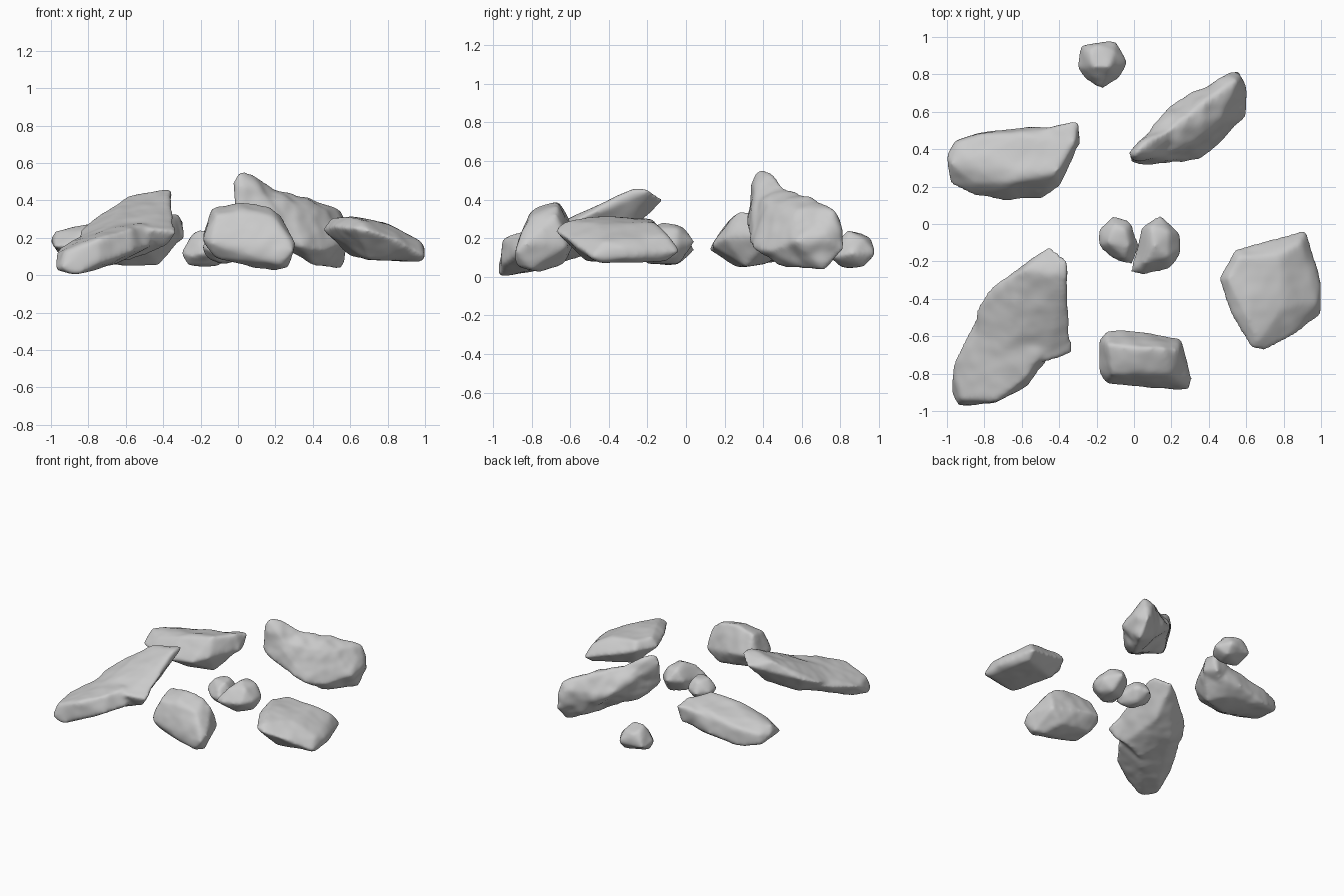
import bpy, bmesh

# shared dented-stone texture
dents = bpy.data.textures.new("dents", 'CLOUDS')
dents.noise_scale = 0.13
dents.noise_depth = 1


def rock(name, *hulls, rough=0.03, soft=8):
    """Fuse convex chunks, then wear the edges round and dent the faces."""
    bm = bmesh.new()
    for pts in hulls:
        part = bmesh.new()
        for p in pts:
            part.verts.new(p)
        bmesh.ops.convex_hull(part, input=part.verts[:])
        loose = [v for v in part.verts if not v.link_faces]
        bmesh.ops.delete(part, geom=loose, context='VERTS')
        bmesh.ops.recalc_face_normals(part, faces=part.faces[:])
        tmp = bpy.data.meshes.new("chunk")
        part.to_mesh(tmp)
        part.free()
        bm.from_mesh(tmp)
        bpy.data.meshes.remove(tmp)
    me = bpy.data.meshes.new(name)
    bm.to_mesh(me)
    bm.free()
    ob = bpy.data.objects.new(name, me)
    bpy.context.collection.objects.link(ob)
    m = ob.modifiers.new("fuse", 'REMESH')
    m.mode = 'VOXEL'
    m.voxel_size = 0.014
    m.use_smooth_shade = True
    m = ob.modifiers.new("wear", 'SMOOTH')
    m.factor = 0.5
    m.iterations = soft
    m = ob.modifiers.new("dent", 'DISPLACE')
    m.texture = dents
    m.texture_coords = 'GLOBAL'
    m.strength = rough
    m.mid_level = 0.45
    m = ob.modifiers.new("settle", 'SMOOTH')
    m.iterations = 3
    return ob


# back left slab: flat top, keel-shaped underside, thick back edge
rock("back_left_slab", [
    (-1.01, .36, .19), (-.96, .44, .12), (-.84, .485, .09), (-.58, .52, .13),
    (-.95, .44, .2), (-.82, .48, .22), (-.42, .5, .15), (-.42, .51, .26),
    (-.36, .28, .22), (-.39, .2, .2), (-.5, .13, .16), (-.68, .12, .14),
    (-.86, .15, .15), (-.98, .21, .15), (-.98, .32, .24), (-.85, .22, .24),
    (-.66, .22, .29), (-.42, .27, .34), (-.31, .44, .32), (-.55, .47, .28),
    (-.6, .27, .045), (-.42, .31, .05), (-.5, .42, .07), (-.9, .32, .11),
    (-.285, .45, .22)],
    [(-.33, .55, .3), (-.29, .545, .29), (-.33, .54, .17), (-.28, .42, .2),
     (-.5, .5, .26), (-.5, .42, .09), (-.32, .42, .33), (-.5, .35, .3)],
    rough=.015)

# front left slab: low tongue in front, tilted blade rising behind
rock("front_left_slab", [
    (-.98, -.9, .03), (-.94, -.97, .04), (-.86, -.97, .0), (-.75, -.96, .06),
    (-.57, -.87, .12), (-.46, -.73, .16), (-.97, -.75, .13), (-.86, -.62, .2),
    (-.93, -.94, .13), (-.74, -.95, .2), (-.58, -.83, .25), (-.5, -.7, .28),
    (-.7, -.6, .27), (-.9, -.78, .03), (-.65, -.7, .06), (-.7, -.45, .15),
    (-.85, -.5, .19), (-.48, -.5, .17), (-.6, -.45, .26)],
    [(-.45, -.11, .4), (-.355, -.19, .45), (-.36, -.27, .46), (-.6, -.25, .42),
     (-.77, -.34, .29), (-.85, -.46, .24), (-.86, -.64, .18), (-.36, -.52, .3),
     (-.345, -.64, .26), (-.37, -.7, .23), (-.48, -.74, .24), (-.7, -.7, .25),
     (-.6, -.65, .07), (-.48, -.33, .2), (-.7, -.42, .15), (-.44, -.62, .13)],
    [(-.5, -.5, .22), (-.325, -.63, .26), (-.33, -.69, .23), (-.48, -.74, .25),
     (-.5, -.62, .1), (-.4, -.5, .28), (-.38, -.66, .15)],
    rough=.015)

# right slab: broad top sloping down to the right
rock("right_slab", [
    (.45, -.29, .24), (.54, -.13, .24), (.63, -.155, .2), (.78, -.11, .2),
    (.92, -.03, .13), (1.0, -.32, .1), (1.0, -.49, .1), (.82, -.62, .2),
    (.7, -.68, .24), (.63, -.67, .25), (.51, -.48, .26), (.5, -.29, .31),
    (.56, -.18, .3), (.6, -.48, .315), (.66, -.62, .29), (.78, -.16, .28),
    (.98, -.42, .18), (.89, -.1, .22), (.8, -.45, .275), (.7, -.52, .08),
    (.98, -.43, .07), (.9, -.1, .08), (.6, -.22, .1), (1.0, -.34, .15)],
    rough=.012)

# front block: upright with a ridged top
rock("front_block", [
    (-.19, -.62, .2), (-.15, -.57, .22), (.02, -.57, .2), (.25, -.615, .16),
    (.31, -.83, .17), (.3, -.89, .13), (.23, -.88, .06), (-.15, -.855, .17),
    (-.19, -.8, .19), (-.14, -.64, .36), (0, -.66, .395), (.16, -.66, .375),
    (.23, -.67, .32), (.2, -.81, .31), (-.12, -.81, .33), (.03, -.78, .35),
    (.27, -.8, .04), (.2, -.76, .02), (-.13, -.8, .09), (-.12, -.64, .1),
    (.15, -.63, .07)], rough=.018)

# back right slab: leaning on its edge, high at the left end
rock("back_right_slab", [
    (-.03, .38, .49), (-.015, .33, .32), (.05, .315, .29), (.02, .4, .565),
    (0, .36, .54), (.08, .37, .5), (.2, .34, .24), (.2, .5, .465),
    (.12, .545, .36), (.2, .64, .3), (.33, .34, .15), (.4, .63, .37),
    (.1, .43, .2), (.35, .71, .22), (.36, .5, .08), (.4, .42, .1)],
    [(.12, .46, .49), (.2, .5, .465), (.3, .42, .38), (.46, .72, .37),
     (.46, .56, .35), (.55, .77, .35), (.59, .57, .18), (.6, .71, .2),
     (.56, .82, .14), (.5, .8, .3), (.55, .72, .04), (.5, .64, .03),
     (.4, .48, .06), (.35, .72, .26), (.47, .43, .13), (.34, .34, .15),
     (.2, .635, .28), (.38, .66, .1), (.12, .38, .42)],
    rough=.03, soft=8)

# small back pebble
rock("back_pebble", [
    (-.31, .83, .12), (-.29, .96, .11), (-.2, .96, .2), (-.1, .98, .12),
    (-.03, .86, .12), (-.08, .77, .1), (-.17, .72, .12), (-.25, .76, .1),
    (-.22, .84, .24), (-.13, .84, .24), (-.24, .93, .22), (-.27, .83, .05),
    (-.1, .92, .05), (-.14, .8, .05), (-.1, .92, .2)], rough=.02, soft=5)

# centre pair of pebbles
rock("centre_left_pebble", [
    (-.19, -.03, .15), (-.11, .045, .14), (-.02, .01, .15), (.03, -.11, .14),
    (-.01, -.215, .13), (-.12, -.19, .12), (-.19, -.12, .15), (-.1, 0, .22),
    (-.03, -.12, .23), (-.14, -.1, .23), (-.1, -.13, .06), (-.06, -.03, .07),
    (-.05, -.03, .23), (-.05, -.18, .2), (0, -.16, .08), (-.15, -.05, .08)],
    rough=.02, soft=6)
rock("centre_right_pebble", [
    (.02, -.15, .18), (.04, -.02, .18), (.14, .05, .18), (.25, -.05, .16),
    (.25, -.16, .17), (.2, -.24, .16), (.05, -.275, .15), (-.02, -.26, .14),
    (.09, -.01, .26), (.19, -.04, .25), (.11, -.12, .285), (.18, -.17, .26),
    (.05, -.21, .24), (.12, -.2, .06), (.17, -.03, .07), (.05, -.08, .08),
    (.22, -.13, .08)], rough=.012, soft=7)
